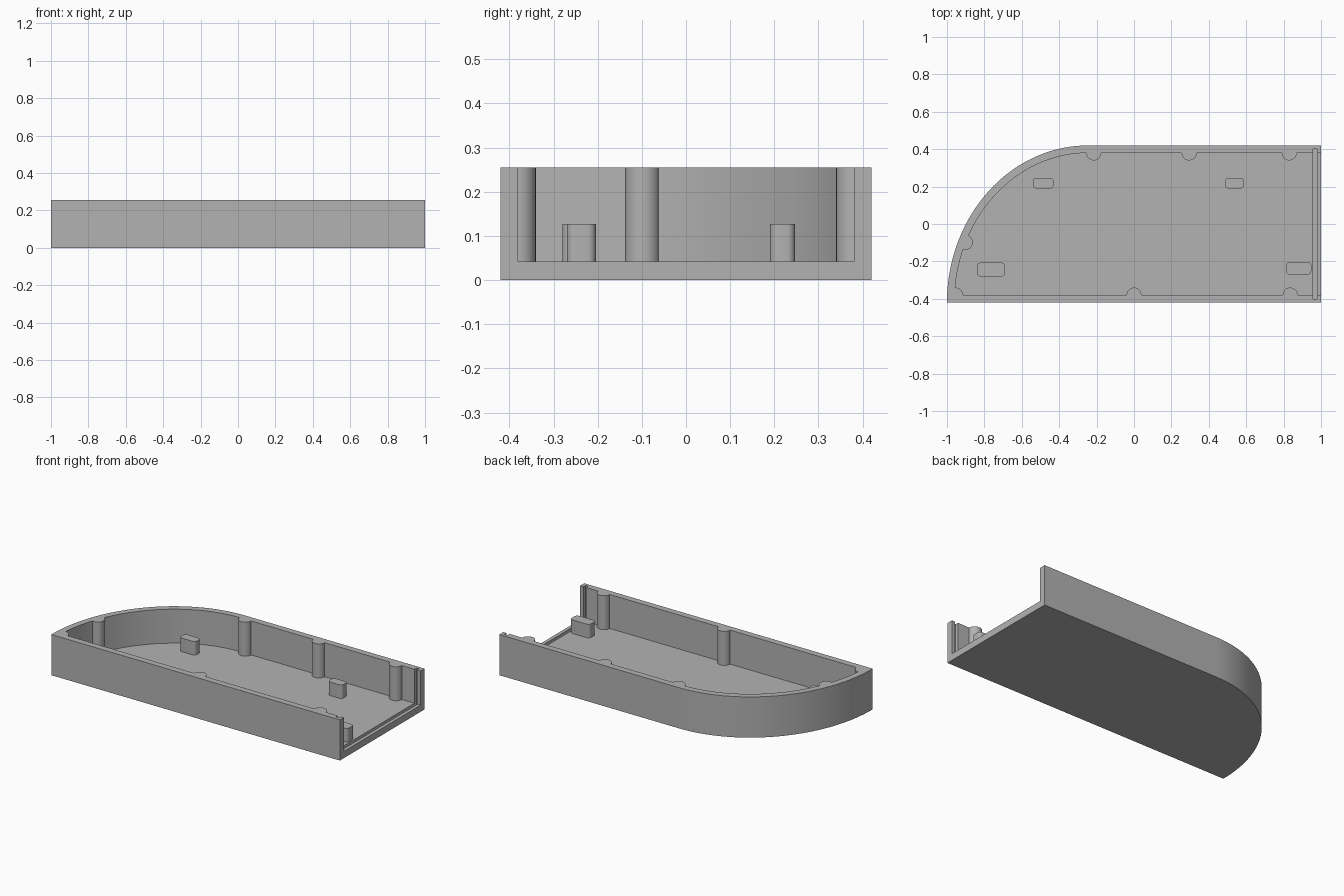
import bpy
import bmesh
from math import sin, cos, pi, radians

default = bpy.data.objects.get("Cube")
if default:
    bpy.data.objects.remove(default, do_unlink=True)

HEIGHT, FLOOR, WALL = 0.255, 0.042, 0.04
HALF_Y = 0.42
ARC_X = -0.245          # where the curved end meets the straight back wall
BOSS_R = 0.04

grey = bpy.data.materials.new("plain_grey")
grey.use_nodes = True
grey.diffuse_color = (0.45, 0.45, 0.45, 1)
grey.node_tree.nodes["Principled BSDF"].inputs["Base Color"].default_value = (0.45, 0.45, 0.45, 1)


def prism(name, outline, z0, z1):
    """Extrude a closed counter-clockwise outline from z0 to z1."""
    bm = bmesh.new()
    face = bm.faces.new([bm.verts.new((x, y, z0)) for x, y in outline])
    top = bmesh.ops.extrude_face_region(bm, geom=[face])["geom"]
    verts = [v for v in top if isinstance(v, bmesh.types.BMVert)]
    bmesh.ops.translate(bm, verts=verts, vec=(0, 0, z1 - z0))
    bmesh.ops.recalc_face_normals(bm, faces=bm.faces[:])
    mesh = bpy.data.meshes.new(name)
    bm.to_mesh(mesh)
    bm.free()
    mesh.materials.append(grey)
    obj = bpy.data.objects.new(name, mesh)
    bpy.context.collection.objects.link(obj)
    return obj


def arc(cx, cy, rx, ry, start, end, steps):
    angles = [radians(start + (end - start) * i / steps) for i in range(steps + 1)]
    return [(cx + rx * cos(a), cy + ry * sin(a)) for a in angles]


def box(x0, x1, y0, y1):
    return [(x0, y0), (x1, y0), (x1, y1), (x0, y1)]


def rounded_box(x0, x1, y0, y1, r):
    points = []
    for cx, cy, a in ((x1 - r, y1 - r, 0), (x0 + r, y1 - r, 90),
                      (x0 + r, y0 + r, 180), (x1 - r, y0 + r, 270)):
        points += arc(cx, cy, r, r, a, a + 90, 6)
    return points


def tray_outline(inset, right, front):
    """Straight sides with one quarter-ellipse end; front is the y of the front side."""
    rx, ry = 1 + ARC_X - inset, 2 * HALF_Y - inset
    start = 180 - math_angle((front + HALF_Y) / ry)
    return [(right, front), (right, HALF_Y - inset)] + arc(ARC_X, -HALF_Y, rx, ry, 90, start, 64)


def math_angle(ratio):
    from math import asin
    return asin(ratio) * 180 / pi


def cut(target, cutter):
    """Subtract the cutter for good and remove it."""
    mod = target.modifiers.new("cut", "BOOLEAN")
    mod.operation, mod.solver, mod.object = "DIFFERENCE", "EXACT", cutter
    bpy.context.view_layer.objects.active = target
    bpy.ops.object.modifier_apply(modifier=mod.name)
    bpy.data.objects.remove(cutter, do_unlink=True)


def smooth(obj):
    bpy.ops.object.select_all(action="DESELECT")
    obj.select_set(True)
    bpy.context.view_layer.objects.active = obj
    bpy.ops.object.shade_smooth_by_angle(angle=radians(30))


# Tray: solid body with a cavity that leaves the screw bosses standing
tray = prism("tray", tray_outline(0, 1, -HALF_Y), 0, HEIGHT)
cavity = prism("cavity", tray_outline(WALL, 1.1, -HALF_Y + WALL), FLOOR, 0.4)
bosses = [(-0.215, 0.38), (0.295, 0.38), (0.83, 0.38),
          (0, -0.38), (0.835, -0.38), (-0.955, -0.38), (-0.902, -0.098)]
for x, y in bosses:
    cut(cavity, prism("boss", arc(x, y, BOSS_R, BOSS_R, 0, 348.75, 31), -0.1, 0.5))
cut(tray, cavity)

# Slot for a sliding end panel, running through both walls and the floor
cut(tray, prism("slot", box(0.957, 0.978, -0.4, 0.4), FLOOR - 0.02, 0.4))
smooth(tray)

# Support posts standing on the floor
posts = {
    "back_left_post": (0.488, 0.587, 0.19, 0.247),
    "back_right_post": (-0.54, -0.43, 0.19, 0.247),
    "front_left_post": (0.813, 0.948, -0.27, -0.204),
    "front_right_post": (-0.84, -0.69, -0.28, -0.207),
}
for name, (x0, x1, y0, y1) in posts.items():
    smooth(prism(name, rounded_box(x0, x1, y0, y1, 0.018), FLOOR - 0.005, 0.127))
